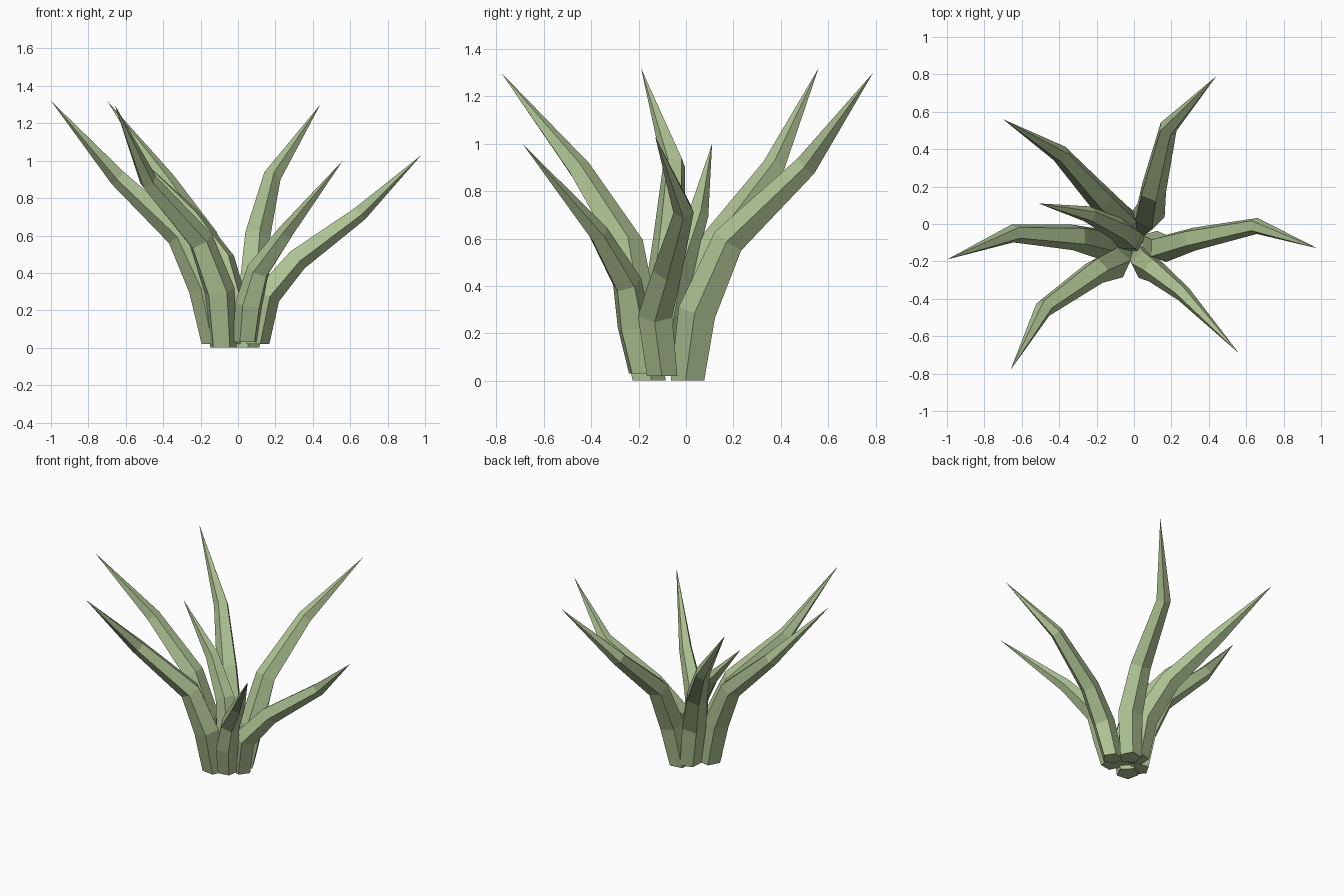
import bpy, bmesh, math
from mathutils import Vector

if "Cube" in bpy.data.objects:
    bpy.data.objects.remove(bpy.data.objects["Cube"])

mat = bpy.data.materials.new("leaf_green")
mat.diffuse_color = (0.42, 0.54, 0.29, 1)
mat.use_nodes = True
mat.node_tree.nodes["Principled BSDF"].inputs["Base Color"].default_value = mat.diffuse_color

# Cross-section radius at root, lower, middle and upper ring (tip is a point)
RADII = [0.075, 0.085, 0.072, 0.05]
SIDES = 5


def leaf(name, path, scale=1.0):
    """Tapered five-sided blade: flat face up, keel beneath, pointed tip."""
    pts = [Vector(p) for p in path]
    out = pts[-1] - pts[0]
    out.z = 0
    side0 = Vector((0, 0, 1)).cross(out.normalized())
    bm = bmesh.new()
    rings = []
    for i, r in enumerate(RADII):
        if i == 0:
            tan = Vector((0, 0, 1))
        else:
            tan = ((pts[i + 1] - pts[i]).normalized()
                   + (pts[i] - pts[i - 1]).normalized()).normalized()
        side = (side0 - tan * side0.dot(tan)).normalized()
        up = tan.cross(side)
        ring = []
        for k in range(SIDES):
            a = -math.pi / 2 + k * math.tau / SIDES
            off = side * math.cos(a) + up * math.sin(a)
            ring.append(bm.verts.new(pts[i] + off * r * scale))
        rings.append(ring)
    tip = bm.verts.new(pts[-1])
    bm.faces.new(rings[0])
    for k in range(SIDES):
        n = (k + 1) % SIDES
        for a, b in zip(rings, rings[1:]):
            bm.faces.new((a[k], a[n], b[n], b[k]))
        bm.faces.new((rings[-1][k], rings[-1][n], tip))
    bmesh.ops.recalc_face_normals(bm, faces=bm.faces)
    me = bpy.data.meshes.new(name)
    bm.to_mesh(me)
    bm.free()
    me.materials.append(mat)
    ob = bpy.data.objects.new(name, me)
    bpy.context.collection.objects.link(ob)


# Tall leaves
leaf("back_left_leaf", [(-0.03, 0.0, 0.02), (-0.07, 0.02, 0.31),
     (-0.18, 0.14, 0.59), (-0.39, 0.37, 0.90), (-0.70, 0.56, 1.32)])
leaf("back_right_leaf", [(0.04, 0.01, 0), (0.08, 0.05, 0.29),
     (0.10, 0.18, 0.59), (0.18, 0.51, 0.91), (0.44, 0.79, 1.30)])
leaf("front_left_leaf", [(-0.08, -0.16, 0), (-0.10, -0.21, 0.30),
     (-0.20, -0.25, 0.57), (-0.48, -0.45, 0.89), (-0.66, -0.78, 1.30)])
leaf("left_leaf", [(-0.12, -0.10, 0.02), (-0.18, -0.10, 0.32),
     (-0.31, -0.07, 0.60), (-0.64, -0.05, 0.91), (-1.0, -0.19, 1.32)])

# Short leaves
leaf("right_leaf", [(0.10, -0.10, 0.02), (0.15, -0.13, 0.28),
     (0.31, -0.08, 0.47), (0.65, -0.01, 0.72), (0.98, -0.13, 1.03)], 0.9)
leaf("front_right_leaf", [(0.04, -0.18, 0.03), (0.06, -0.22, 0.23),
     (0.11, -0.25, 0.41), (0.26, -0.37, 0.62), (0.56, -0.69, 1.0)], 0.9)
leaf("inner_leaf", [(-0.01, -0.09, 0.03), (-0.03, -0.07, 0.26),
     (-0.08, -0.03, 0.47), (-0.24, 0.05, 0.70), (-0.51, 0.11, 1.0)], 0.9)
